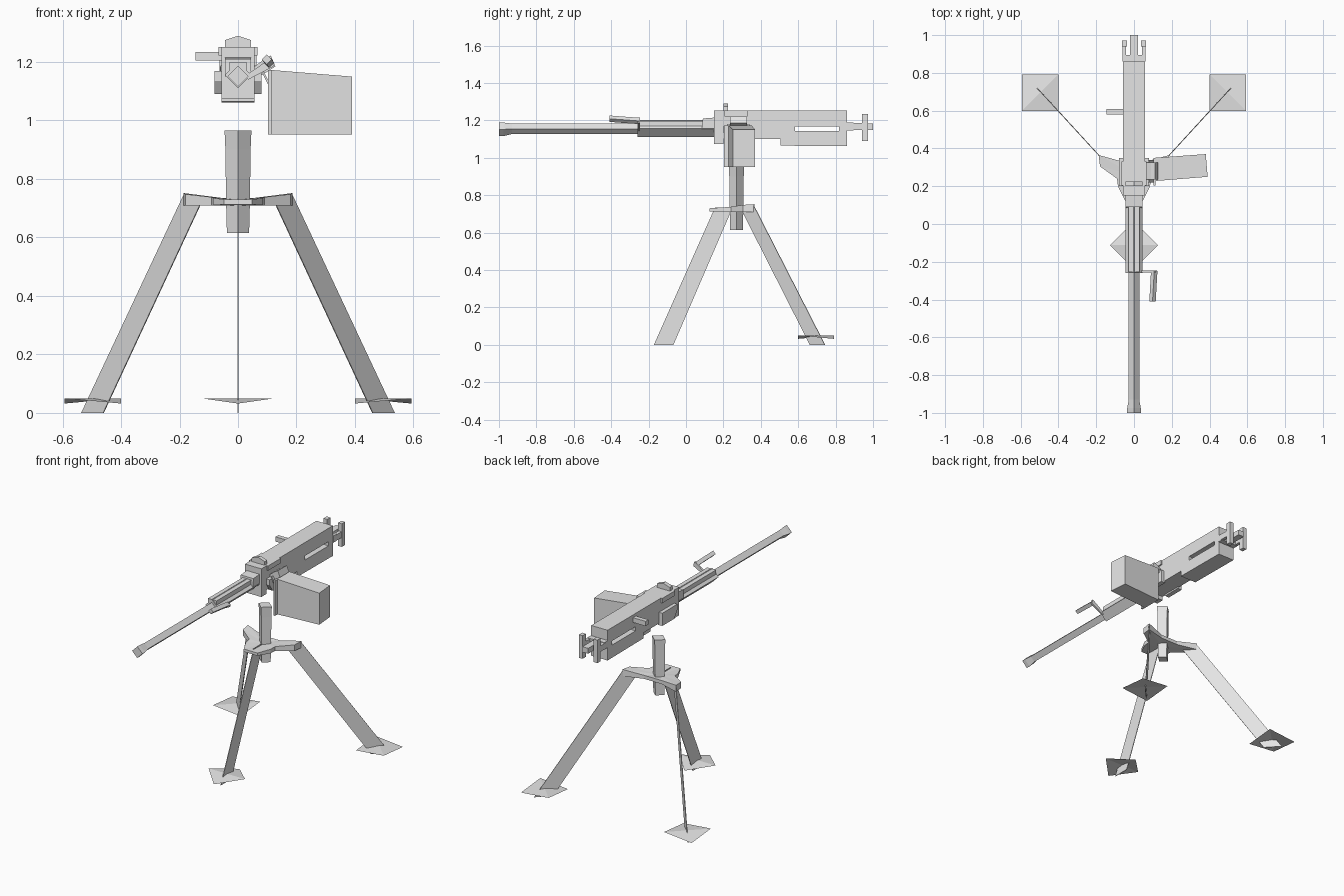
import bpy, bmesh
from mathutils import Vector

if "Cube" in bpy.data.objects:
    bpy.data.objects.remove(bpy.data.objects["Cube"])

grey = bpy.data.materials.new("plain grey")
grey.diffuse_color = (0.78, 0.78, 0.78, 1)
grey.use_nodes = True
grey.node_tree.nodes["Principled BSDF"].inputs["Base Color"].default_value = grey.diffuse_color


def mesh(name, verts, faces):
    me = bpy.data.meshes.new(name)
    me.from_pydata([tuple(v) for v in verts], [], faces)
    bm = bmesh.new()
    bm.from_mesh(me)
    bmesh.ops.recalc_face_normals(bm, faces=bm.faces)
    bm.to_mesh(me)
    bm.free()
    me.materials.append(grey)
    ob = bpy.data.objects.new(name, me)
    bpy.context.collection.objects.link(ob)
    return ob


def loft(name, rings):
    """Skin a list of equal-length vertex rings and cap both ends."""
    n = len(rings[0])
    verts = [v for r in rings for v in r]
    faces = [tuple(range(n)), tuple(range(len(verts) - n, len(verts)))]
    for k in range(len(rings) - 1):
        for i in range(n):
            j = (i + 1) % n
            faces.append((k * n + i, k * n + j, (k + 1) * n + j, (k + 1) * n + i))
    return mesh(name, verts, faces)


def side_profile(name, pts, x0, x1):
    return loft(name, [[(x, y, z) for y, z in pts] for x in (x0, x1)])


def box(name, x0, x1, y0, y1, z0, z1):
    return side_profile(name, [(y0, z0), (y1, z0), (y1, z1), (y0, z1)], x0, x1)


def diamond_rod(name, stations):
    """Four-sided rod along y through (x, y, z, radius) stations."""
    return loft(name, [[(x - r, y, z), (x, y, z + r), (x + r, y, z), (x, y, z - r)]
                       for x, y, z, r in stations])


# barrel, muzzle and jacket
diamond_rod("barrel", [(0, -0.94, 1.155, 0.028), (0, -0.24, 1.155, 0.028)])
diamond_rod("muzzle", [(0, -1.0, 1.152, 0.036), (0, -0.975, 1.152, 0.036), (0, -0.93, 1.155, 0.028)])
diamond_rod("barrel_jacket", [(0, -0.26, 1.156, 0.045), (0, 0.16, 1.156, 0.045)])
side_profile("barrel_collar", [(0.085, 1.15), (0.09, 1.21), (0.155, 1.215), (0.155, 1.15)], -0.044, 0.044)
box("jacket_top_rib", -0.03, 0.03, -0.255, 0.09, 1.165, 1.198)

# carrying handle
strap = [(0.02, 1.15), (0.035, 1.14), (0.122, 1.185), (0.115, 1.215)]
loft("handle_strap", [[(x, y, z) for x, z in strap] for y in (-0.257, -0.247)])
diamond_rod("handle_grip", [(0.107, -0.25, 1.197, 0.017), (0.098, -0.41, 1.209, 0.017)])

# receiver with a slot cut right through
receiver = side_profile("receiver", [
    (0.15, 1.075), (0.20, 1.075), (0.20, 1.10), (0.505, 1.10), (0.505, 1.065),
    (0.86, 1.062), (0.86, 1.252), (0.15, 1.252)], -0.057, 0.057)
cutter = box("slot_cutter", -0.2, 0.2, 0.582, 0.817, 1.142, 1.168)
mod = receiver.modifiers.new("slot", "BOOLEAN")
mod.object = cutter
mod.solver = "EXACT"
bpy.context.view_layer.objects.active = receiver
bpy.ops.object.modifier_apply(modifier="slot")
bpy.data.objects.remove(cutter)

# cocking handle
box("cocking_handle", -0.145, -0.05, 0.58, 0.608, 1.205, 1.235)

# cover hinge and small peaked sight at the front of the receiver
box("cover_hinge", -0.066, 0.066, 0.205, 0.33, 1.222, 1.252)
peak = [(-0.045, 1.25), (0.045, 1.25), (0.045, 1.275), (0, 1.29), (-0.045, 1.275)]
loft("front_sight", [[(x, y, z) for x, z in peak] for y in (0.20, 0.225)])

# cradle plates on both sides of the receiver
for s, side in ((-1, "left"), (1, "right")):
    side_profile("cradle_" + side, [(0.20, 1.17), (0.20, 1.135), (0.23, 1.09), (0.35, 1.09), (0.35, 1.17)],
                 s * 0.05, s * 0.08)

# ammunition box, slightly turned, with mounting plate and feed tray
base = [(0.115, 0.228), (0.39, 0.25), (0.38, 0.37), (0.105, 0.35)]
loft("ammo_box", [[(x, y, 0.952) for x, y in base],
                  [(x, y, 1.182 - 0.082 * x) for x, y in base]])
box("ammo_box_plate", 0.103, 0.115, 0.203, 0.35, 0.952, 1.172)
tray = [(0.035, 1.14), (0.05, 1.135), (0.128, 1.185), (0.112, 1.222), (0.09, 1.21), (0.05, 1.18)]
loft("feed_tray", [[(x, y, z) for x, z in tray] for y in (0.235, 0.325)])
bracket = [(0.075, 1.18), (0.082, 1.18), (0.112, 1.12), (0.104, 1.12)]
loft("box_bracket", [[(x, y, z) for x, z in bracket] for y in (0.22, 0.34)])

# rear spade grips and trigger
box("grip_bridge", -0.06, 0.06, 0.86, 0.895, 1.145, 1.188)
box("trigger", -0.02, 0.02, 0.89, 1.0, 1.148, 1.182)
for s, side in ((-1, "left"), (1, "right")):
    box("grip_arm_" + side, s * 0.042, s * 0.062, 0.88, 0.945, 1.148, 1.185)
    box("grip_" + side, s * 0.038, s * 0.064, 0.94, 0.972, 1.09, 1.235)

# post, a four-sided column
loft("post", [[(-r, 0.27, z), (0, 0.27 + r * 0.9, z), (r, 0.27, z), (0, 0.27 - r * 0.9, z)]
              for z, r in ((0.615, 0.038), (0.73, 0.041), (0.90, 0.043), (0.965, 0.046))])

# three-armed tripod head: x, y, bottom z, top z of the right half
half = [(0.048, 0.125, 0.713, 0.73), (0.085, 0.20, 0.71, 0.735), (0.09, 0.24, 0.71, 0.738),
        (0.18, 0.305, 0.71, 0.748), (0.187, 0.365, 0.71, 0.752), (0.06, 0.33, 0.713, 0.735)]
outline = half + [(-x, y, a, b) for x, y, a, b in reversed(half)]
n = len(outline)
verts = [(x, y, a) for x, y, a, b in outline] + [(x, y, b) for x, y, a, b in outline]
verts += [(0, 0.26, 0.71), (0, 0.26, 0.728)]
faces = []
for i in range(n):
    j = (i + 1) % n
    faces += [(i, j, n + j, n + i), (j, i, 2 * n), (n + i, n + j, 2 * n + 1)]
mesh("tripod_head", verts, faces)


# legs are thin upright straps, feet are folded sheets
def leg(name, corners):
    pts = [Vector(c) for c in corners]
    off = (pts[1] - pts[0]).cross(pts[2] - pts[0]).normalized() * 0.002
    loft(name, [[p - off for p in pts], [p + off for p in pts]])


def foot(name, centre, direction, r):
    c, d = Vector(centre), Vector(direction).normalized() * r
    side = Vector((-d.y, d.x, 0))
    drop = Vector((0, 0, -0.018))
    mesh(name, [c - side, c + d + drop, c + side, c - d + drop], [(0, 1, 2), (0, 2, 3)])


leg("front_leg", [(0, 0.155, 0.735), (0, 0.25, 0.735), (0, -0.067, 0), (0, -0.172, 0)])
foot("front_foot", (0, -0.112, 0.05), (0, -1, 0), 0.127)
for s, side in ((-1, "left"), (1, "right")):
    leg("rear_leg_" + side, [(s * 0.183, 0.36, 0.75), (s * 0.13, 0.303, 0.71),
                             (s * 0.46, 0.663, 0), (s * 0.535, 0.743, 0)])
    foot("rear_foot_" + side, (s * 0.497, 0.695, 0.05), (s, 1, 0), 0.136)
